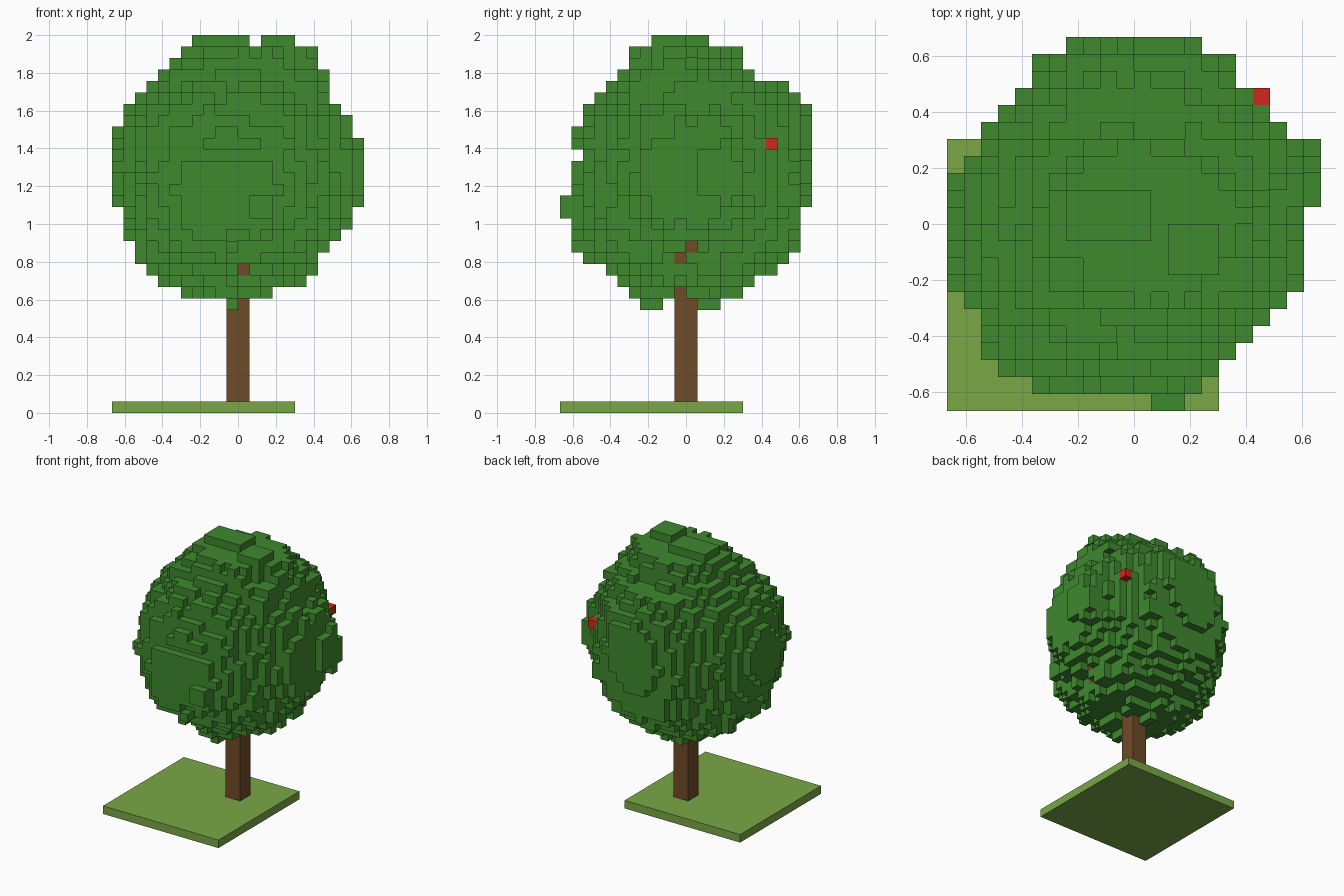
import bpy, bmesh, random
from mathutils import Vector, noise

random.seed(4)
CELL = 2 / 33          # edge of one block
HALF = 11              # blocks from the edge of the grid to its centre

cube = bpy.data.objects.get("Cube")
if cube:
    bpy.data.objects.remove(cube, do_unlink=True)


def make_material(name, colour):
    mat = bpy.data.materials.new(name)
    mat.use_nodes = True
    mat.diffuse_color = (*colour, 1)
    mat.node_tree.nodes["Principled BSDF"].inputs["Base Color"].default_value = (*colour, 1)
    return mat


leaf_green = make_material("leaf green", (0.05, 0.25, 0.028))
grass_green = make_material("grass green", (0.19, 0.39, 0.06))
bark_brown = make_material("bark brown", (0.16, 0.07, 0.021))
fruit_red = make_material("fruit red", (0.62, 0.021, 0.013))


def block_box(low, high):
    """All block positions from low up to, but not including, high."""
    return {(i, j, k) for i in range(low[0], high[0])
            for j in range(low[1], high[1]) for k in range(low[2], high[2])}


def build_blocks(name, blocks, material, solid):
    """Skin a set of blocks, leaving out faces buried inside the solid set."""
    bm = bmesh.new()
    corners = {}

    def corner(p):
        key = tuple(p)
        if key not in corners:
            corners[key] = bm.verts.new(((p[0] - HALF) * CELL, (p[1] - HALF) * CELL, p[2] * CELL))
        return corners[key]

    for block in sorted(blocks):
        for axis in range(3):
            u, v = (axis + 1) % 3, (axis + 2) % 3
            for side in (0, 1):
                beside = list(block)
                beside[axis] += 2 * side - 1
                if tuple(beside) in solid:
                    continue
                ring = []
                for du, dv in ((0, 0), (1, 0), (1, 1), (0, 1)):
                    p = list(block)
                    p[axis] += side
                    p[u] += du
                    p[v] += dv
                    ring.append(corner(p))
                bm.faces.new(ring if side else ring[::-1])
    mesh = bpy.data.meshes.new(name)
    bm.to_mesh(mesh)
    bm.free()
    mesh.materials.append(material)
    obj = bpy.data.objects.new(name, mesh)
    bpy.context.collection.objects.link(obj)


def add_box(name, low, high, material):
    low, high = Vector(low), Vector(high)
    centre = (low + high) / 2 - Vector((HALF, HALF, 0))
    bpy.ops.mesh.primitive_cube_add(size=1, location=centre * CELL)
    obj = bpy.context.object
    obj.name = name
    obj.scale = (high - low) * CELL
    obj.data.materials.append(material)


# Grass plate and trunk
add_box("grass_base", (0, 0, 0), (16, 16, 1), grass_green)
trunk_low, trunk_high = (10, 10, 1), (12, 12, 15)
add_box("trunk", trunk_low, trunk_high, bark_brown)

# Crown layers from the bottom up: left, right, front, back
FIRST_LAYER = 10
layers = [
    (6, 14, 6, 16), (4, 17, 5, 17), (3, 18, 4, 19), (2, 18, 2, 20),
    (2, 19, 1, 21), (1, 20, 1, 21), (1, 21, 1, 21), (1, 21, 1, 21),
    (0, 22, 1, 22), (0, 22, 1, 22), (0, 22, 1, 22), (0, 22, 1, 22),
    (0, 22, 2, 22), (0, 22, 1, 22), (0, 21, 1, 22), (1, 21, 2, 22),
    (1, 20, 2, 22), (2, 19, 3, 21), (3, 19, 4, 20), (4, 19, 5, 17),
    (5, 18, 6, 16), (6, 18, 6, 16)]

# Plan outline of the crown, rows from front to back: left, right
FIRST_ROW = 1
plan = [(5, 15), (3, 16), (2, 17), (2, 18), (2, 19), (1, 20),
        (0, 21), (0, 21), (0, 21), (0, 21), (0, 21), (0, 22), (0, 22),
        (1, 22), (2, 22), (2, 20), (3, 19), (4, 18), (5, 17), (5, 17), (7, 15)]

# Outlines as sets of cells, keyed by the two axes they span
outlines = {
    (0, 2): {(i, k) for k, row in enumerate(layers, FIRST_LAYER) for i in range(row[0], row[1])},
    (1, 2): {(j, k) for k, row in enumerate(layers, FIRST_LAYER) for j in range(row[2], row[3])},
    (0, 1): {(i, j) for j, row in enumerate(plan, FIRST_ROW) for i in range(*row)}}


def find_spans(cells, along):
    """Middle and half length of an outline at each step of its other axis."""
    spans = {}
    for cell in cells:
        spans.setdefault(cell[1 - along], []).append(cell[along])
    return {key: ((min(s) + max(s)) / 2, (max(s) - min(s) + 1) / 2) for key, s in spans.items()}


spans = {}
for (a, b), cells in outlines.items():
    spans[a, b] = find_spans(cells, 0)
    spans[b, a] = find_spans(cells, 1)


def spread(block):
    """Mean of the elliptical distances in the three slices through a block."""
    total = 0
    for fixed in range(3):
        for axis in range(3):
            if axis != fixed:
                middle, half = spans[axis, fixed][block[fixed]]
                total += ((block[axis] - middle) / half) ** 2
    return total / 3


# Ragged round crown inside all three outlines
allowed = {b for b in block_box((0, 0, 0), (22, 22, 33))
           if all((b[p], b[q]) in cells for (p, q), cells in outlines.items())}
distance = {b: spread(b) for b in sorted(allowed)}
leaves = {b for b, d in distance.items()
          if d < 0.93 + 0.16 * noise.noise(Vector(b) * 0.37) + random.uniform(-0.07, 0.07)}

# Single sprigs fill any gap left in an outline
for (p, q), cells in outlines.items():
    covered = {(b[p], b[q]) for b in leaves}
    for cell in sorted(cells - covered):
        options = [b for b in distance if (b[p], b[q]) == cell]
        if options:
            leaves.add(min(options, key=distance.get))

# Two humps on top, and stray leaf blocks in front and below
leaves |= block_box((7, 10, 32), (12, 13, 33)) | block_box((13, 8, 32), (16, 11, 33))
leaves |= block_box((12, 0, 17), (14, 1, 19))
leaves |= block_box((10, 7, 9), (11, 9, 10)) | block_box((10, 12, 9), (11, 14, 10))
leaves.add((17, 18, 23))
leaves -= block_box((12, 10, 10), (22, 11, 11))

# Branch tips peeping out of small pits in the crown
branches = set()
for j, k in ((10, 13), (11, 14)):
    tip = max(b for b in leaves if b[1:] == (j, k))
    leaves.remove(tip)
    branches.add((tip[0] - 1, j, k))
tip = min(b for b in leaves if b[0] == 11 and b[2] == 12)
leaves.remove(tip)
branches.add((11, tip[1] + 1, 12))

fruit = {(18, 18, 23)}
trunk_blocks = block_box(trunk_low, trunk_high)
leaves -= branches | trunk_blocks
solid = leaves | branches | trunk_blocks | fruit
build_blocks("leaf_crown", leaves, leaf_green, solid)
build_blocks("branch_tips", branches, bark_brown, solid)
build_blocks("fruit", fruit, fruit_red, solid)
